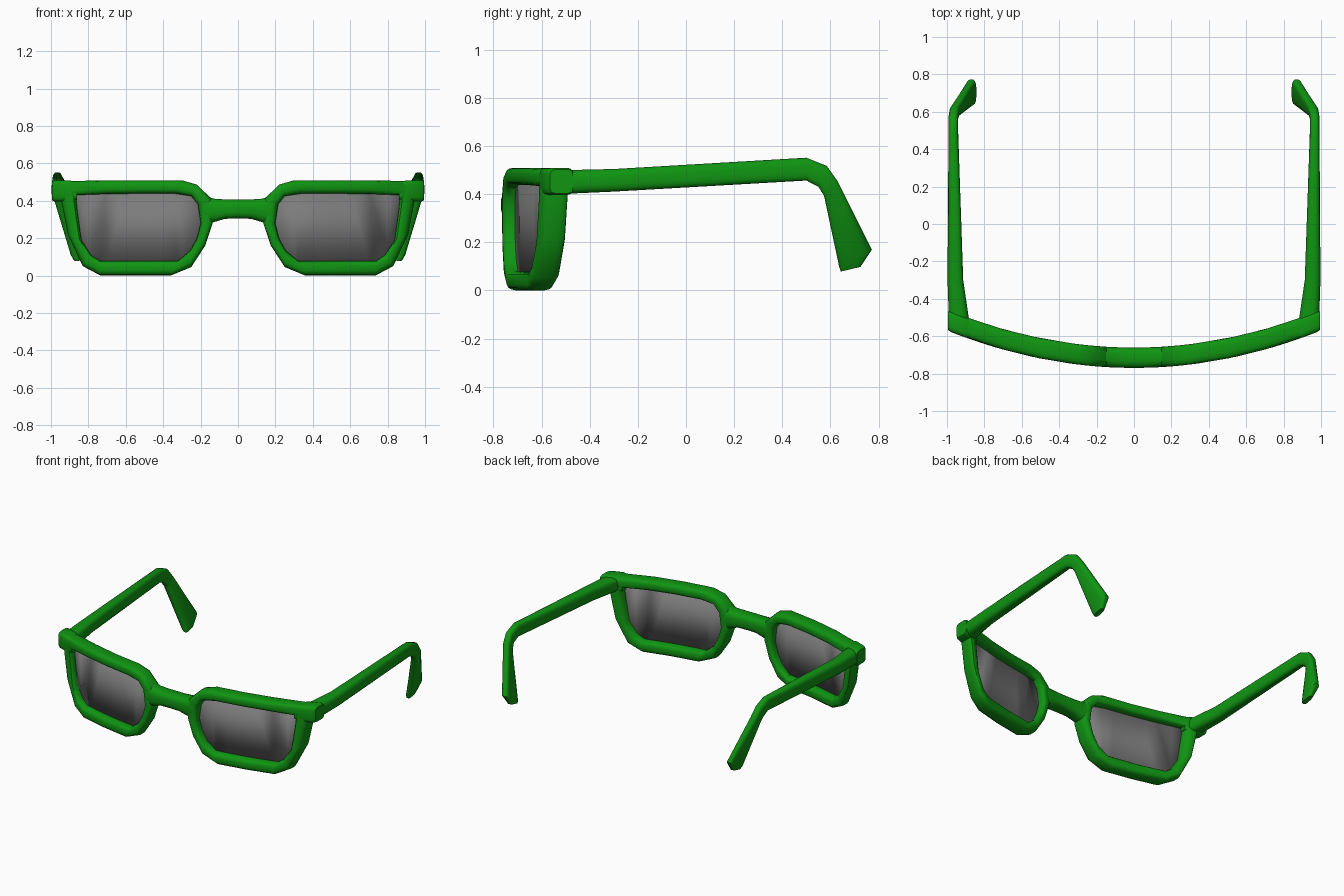
import bpy, bmesh, math
from mathutils import Vector

cube = bpy.data.objects.get("Cube")
if cube:
    bpy.data.objects.remove(cube, do_unlink=True)


def material(name, rgb):
    mat = bpy.data.materials.new(name)
    mat.use_nodes = True
    mat.diffuse_color = (*rgb, 1)
    mat.node_tree.nodes["Principled BSDF"].inputs["Base Color"].default_value = (*rgb, 1)
    return mat


green = material("green plastic", (0.005, 0.30, 0.006))
grey = material("smoked lens", (0.2, 0.2, 0.2))
DEPTH = 0.055  # half the front-to-back thickness of the frame


def wrap(x):
    """Y position of the curved front at a given x."""
    return -0.715 + 0.2 * x * x


def section(centre, u, v, power=0.65, sides=16):
    """Rounded-box ring spanned by the half axes u and v."""
    ring = []
    for k in range(sides):
        t = 2 * math.pi * (k + 0.5) / sides
        c, s = math.cos(t), math.sin(t)
        ring.append(centre + u * math.copysign(abs(c) ** power, c)
                    + v * math.copysign(abs(s) ** power, s))
    return ring


def finish(name, bm, mat, mirror):
    bmesh.ops.recalc_face_normals(bm, faces=bm.faces)
    mesh = bpy.data.meshes.new(name)
    bm.to_mesh(mesh)
    bm.free()
    mesh.materials.append(mat)
    obj = bpy.data.objects.new(name, mesh)
    bpy.context.collection.objects.link(obj)
    if mirror:
        obj.modifiers.new("Mirror", "MIRROR").use_mirror_merge = False
    bpy.ops.object.select_all(action="DESELECT")
    obj.select_set(True)
    bpy.context.view_layer.objects.active = obj
    bpy.ops.object.shade_smooth_by_angle(angle=math.radians(40))
    return obj


def loft(name, rings, closed=False, mirror=True):
    """Skin a row of rings, joined into a loop or capped at both ends."""
    bm = bmesh.new()
    rows = [[bm.verts.new(p) for p in ring] for ring in rings]
    pairs = list(zip(rows, rows[1:]))
    if closed:
        pairs.append((rows[-1], rows[0]))
    else:
        bm.faces.new(rows[0])
        bm.faces.new(rows[-1])
    for a, b in pairs:
        for k in range(len(a)):
            n = (k + 1) % len(a)
            bm.faces.new((a[k], a[n], b[n], b[k]))
    return finish(name, bm, green, mirror)


# Rims: outer x, z and inner x, z around one lens opening
rim = [
    (.14, .41, .215, .38), (.22, .487, .25, .425), (.30, .51, .34, .438),
    (.50, .51, .52, .438), (.70, .51, .70, .436), (.95, .505, .867, .43),
    (.945, .40, .86, .36), (.91, .22, .837, .19), (.83, .05, .785, .11),
    (.735, 0, .74, .08), (.55, 0, .55, .08), (.36, 0, .32, .08),
    (.25, .045, .255, .135), (.175, .16, .22, .20), (.135, .28, .20, .28),
]
rings = []
for ox, oz, ix, iz in rim:
    outer = Vector((ox, wrap(ox), oz))
    inner = Vector((ix, wrap(ix), iz))
    rings.append(section((outer + inner) / 2, (outer - inner) / 2, Vector((0, DEPTH, 0))))
loft("rims", rings, closed=True)

# Bridge between the rims
rings = []
for x, low, high in [(-.18, .27, .43), (-.13, .285, .412), (-.07, .303, .408), (0, .305, .408),
                     (.07, .303, .408), (.13, .285, .412), (.18, .27, .43)]:
    rings.append(section(Vector((x, wrap(x), (low + high) / 2)),
                         Vector((0, 0, (high - low) / 2)), Vector((0, DEPTH, 0))))
loft("bridge", rings, mirror=False)

# Hinge blocks at the outer top corners
rings = []
for x, size in [(.86, .8), (.90, 1), (.98, 1), (.995, .88)]:
    rings.append(section(Vector((x, wrap(x), .453)), Vector((0, 0, .057 * size)),
                         Vector((0, DEPTH * size, 0)), power=0.4))
loft("hinge_blocks", rings)

# Temple arms: x, width, then y, z of the upper and lower edges
arm = [
    (.935, .11, -.52, .50, -.52, .40), (.955, .085, -.30, .505, -.30, .41),
    (.966, .052, .50, .552, .50, .456), (.966, .052, .585, .518, .55, .43),
    (.958, .055, .63, .455, .573, .393), (.87, .055, .773, .17, .635, .10),
    (.862, .035, .725, .098, .642, .078),
]
rings = []
for x, width, ty, tz, by, bz in arm:
    top, base = Vector((x, ty, tz)), Vector((x, by, bz))
    rings.append(section((top + base) / 2, (top - base) / 2, Vector((width / 2, 0, 0))))
loft("temple_arms", rings)

# Lenses: sheets cut into strips, bent with the front and tucked into the rims
bm = bmesh.new()
bm.faces.new([bm.verts.new((ix * .8 + ox * .2, 0, iz * .8 + oz * .2)) for ox, oz, ix, iz in rim])
for step in range(3, 9):
    bmesh.ops.bisect_plane(bm, geom=bm.verts[:] + bm.edges[:] + bm.faces[:],
                           plane_co=(step / 10, 0, 0), plane_no=(1, 0, 0))
for v in bm.verts:
    v.co.y = wrap(v.co.x)
lenses = finish("lenses", bm, grey, True)
solid = lenses.modifiers.new("Thickness", "SOLIDIFY")
solid.thickness = 0.008
solid.offset = 0
